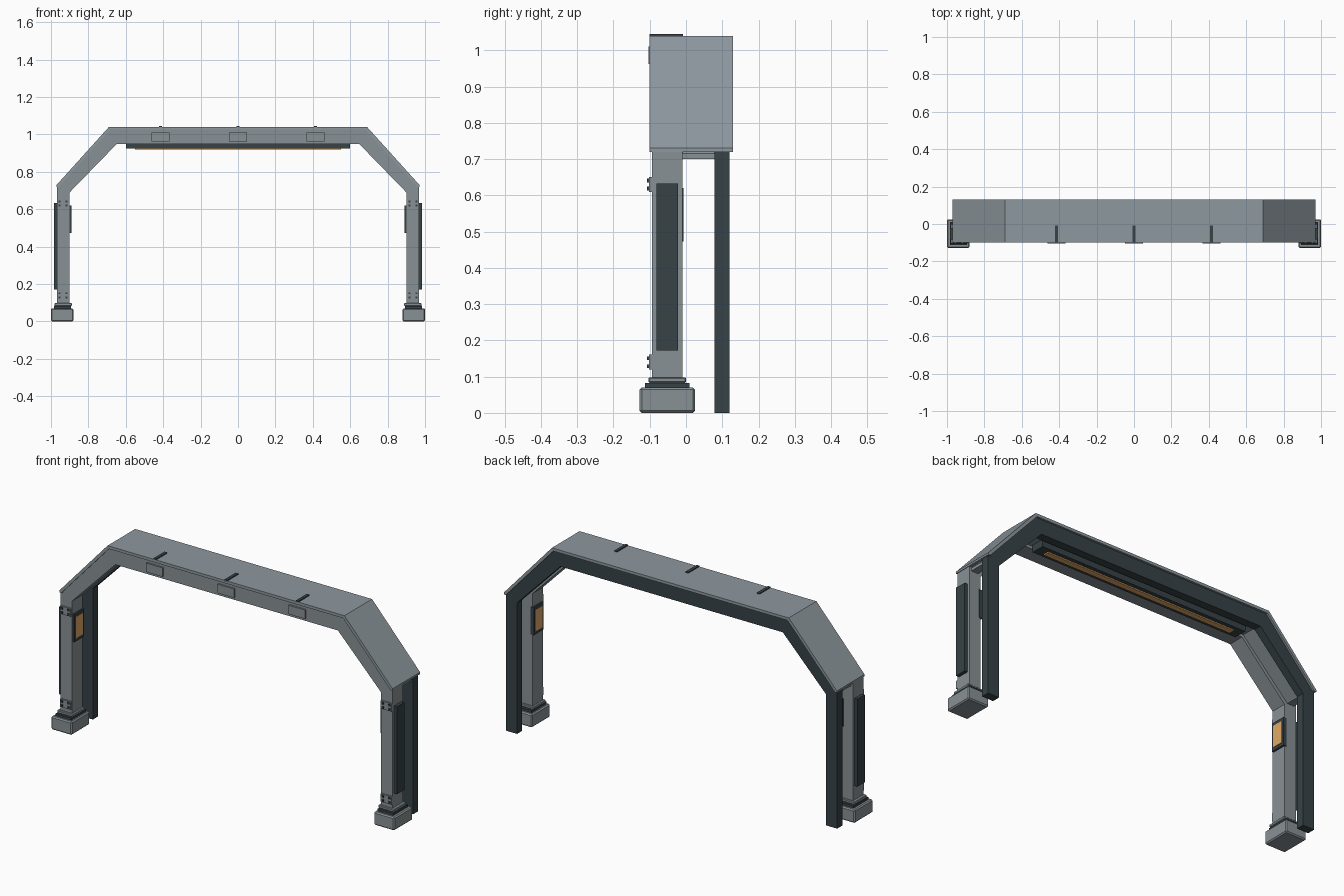
import bpy, bmesh

if "Cube" in bpy.data.objects:
    bpy.data.objects.remove(bpy.data.objects["Cube"])


def material(name, rgb):
    m = bpy.data.materials.new(name)
    m.diffuse_color = (*rgb, 1)
    m.use_nodes = True
    m.node_tree.nodes["Principled BSDF"].inputs["Base Color"].default_value = m.diffuse_color
    return m


GREY = material("frame_grey", (0.25, 0.285, 0.30))
COVER = material("cover_grey", (0.27, 0.315, 0.345))
DARK = material("dark_steel", (0.038, 0.055, 0.062))
LAMP = material("warm_lamp", (0.76, 0.40, 0.13))


def finish(name, bm, mat, bevel=0):
    bmesh.ops.recalc_face_normals(bm, faces=bm.faces)
    me = bpy.data.meshes.new(name)
    bm.to_mesh(me)
    bm.free()
    me.materials.append(mat)
    ob = bpy.data.objects.new(name, me)
    bpy.context.collection.objects.link(ob)
    if bevel:
        mod = ob.modifiers.new("bevel", 'BEVEL')
        mod.width, mod.segments = bevel, 1
    return ob


def box(name, x, y, z, mat, bevel=0):
    """Box from (min, max) ranges."""
    bm = bmesh.new()
    bmesh.ops.create_cube(bm, size=1)
    for v in bm.verts:
        for i, (a, b) in enumerate((x, y, z)):
            v.co[i] = (a + b) / 2 + v.co[i] * (b - a)
    return finish(name, bm, mat, bevel)


def arch(name, outer, inner, y0, y1, mat):
    """Symmetric bent band; the half profiles run from the right end to the top."""
    def full(half):
        return half + [(-x, z) for x, z in reversed(half)]
    bm = bmesh.new()
    rings = [[bm.verts.new((x, y, z)) for (x, z), y in
              ((o, y0), (o, y1), (i, y1), (i, y0))]
             for o, i in zip(full(outer), full(inner))]
    for a, b in zip(rings, rings[1:]):
        for k in range(4):
            n = (k + 1) % 4
            bm.faces.new((a[k], a[n], b[n], b[k]))
    bm.faces.new(rings[0])
    bm.faces.new(rings[-1])
    return finish(name, bm, mat)


# Main bent frames, ceiling filler and thin roof cover
arch("front_frame", [(.967, .09), (.967, .722), (.685, 1.03)],
     [(.90, .09), (.90, .69), (.648, .949)], -.094, -.01, GREY)
arch("rear_frame", [(.965, 0), (.965, .722), (.685, 1.03)],
     [(.90, 0), (.90, .69), (.648, .949)], .078, .12, DARK)
arch("ceiling_filler", [(.955, .70), (.955, .715), (.68, 1.025)],
     [(.915, .70), (.912, .705), (.655, .963)], -.01, .078, GREY)
arch("roof_cover", [(.97, .72), (.97, .73), (.69, 1.04)],
     [(.955, .72), (.955, .724), (.682, 1.025)], -.10, .13, COVER)

# Ceiling light
box("light_housing", (-.6, .6), (0, .07), (.925, .97), DARK)
box("light_strip", (-.55, .55), (.02, .05), (.919, .926), LAMP)

# Front plates and roof ribs
for n, x in enumerate((-.415, 0, .415)):
    box(f"front_plate_{n}", (x - .048, x + .048), (-.103, -.09), (.963, 1.01), GREY)
    box(f"roof_rib_{n}", (x - .008, x + .008), (-.10, -.008), (1.035, 1.045), DARK)

# Leg fittings, mirrored left and right
for side, s in (("left", -1), ("right", 1)):
    def side_box(name, x, y, z, mat, bevel=0):
        box(f"{side}_{name}", sorted((s * x[0], s * x[1])), y, z, mat, bevel)

    side_box("foot", (.88, 1.0), (-.128, .025), (0, .07), GREY, .006)
    side_box("foot_gasket", (.893, .983), (-.113, .010), (.068, .083), DARK)
    side_box("leg_collar", (.888, .982), (-.104, 0), (.083, .098), GREY, .003)
    side_box("outer_panel", (.96, .984), (-.082, -.022), (.172, .633), DARK)
    side_box("lamp_frame", (.891, .91), (-.088, -.007), (.473, .62), DARK)
    side_box("lamp_face", (.889, .895), (-.077, -.018), (.49, .603), LAMP)
    # Bolted brackets
    for level, zc in (("lower", .14), ("upper", .63)):
        side_box(level + "_bracket", (.903, .967), (-.102, -.09),
                 (zc - .021, zc + .021), GREY)
        for i, (dx, dz) in enumerate(((-1, -1), (-1, 1), (1, -1), (1, 1))):
            bx, bz = .935 + dx * .019, zc + dz * .011
            side_box(f"{level}_bolt_{i}", (bx - .005, bx + .005), (-.107, -.10),
                     (bz - .005, bz + .005), DARK)
